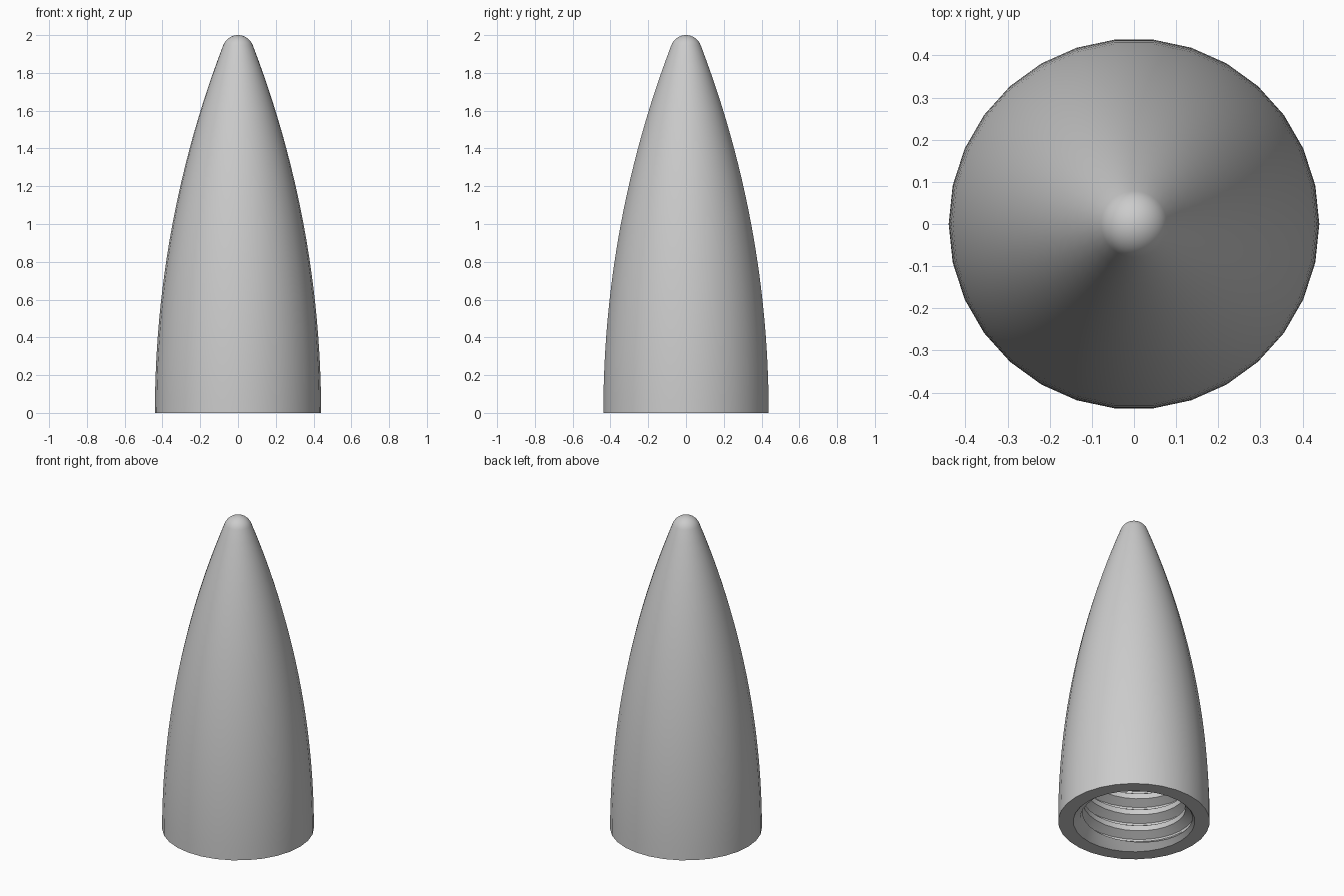
import bpy, bmesh
from math import sin, cos, asin, pi, sqrt, radians

if "Cube" in bpy.data.objects:
    bpy.data.objects.remove(bpy.data.objects["Cube"], do_unlink=True)

SIDES = 30
BASE_R = 0.44       # outer radius at the base
ARC_R = 5.415       # radius of the curved flank
TIP_R = 0.084       # radius of the rounded tip
MOUTH_R = 0.353     # opening of the socket
CREST_R = 0.30      # inner radius of the thread
ROOT_R = 0.35       # outer radius of the thread
PITCH = 0.107
TURNS = 6
DEPTH = PITCH * TURNS

grey = bpy.data.materials.new("plain_grey")
grey.use_nodes = True
grey.diffuse_color = (0.6, 0.6, 0.6, 1)
grey.node_tree.nodes["Principled BSDF"].inputs["Base Color"].default_value = (0.6, 0.6, 0.6, 1)


def sweep(name, rows):
    """Sweep rows round z; each row maps a turn fraction to (radius, height)."""
    bm = bmesh.new()
    grid = []
    for row in rows:
        ring = []
        for j in range(SIDES + 1):
            r, z = row(j / SIDES)
            a = 2 * pi * (j % SIDES) / SIDES
            ring.append(bm.verts.new((r * cos(a), r * sin(a), z)))
        grid.append(ring)
    for low, high in zip(grid, grid[1:]):
        for j in range(SIDES):
            bm.faces.new((low[j], high[j], high[j + 1], low[j + 1]))
    bmesh.ops.remove_doubles(bm, verts=bm.verts, dist=1e-5)
    mesh = bpy.data.meshes.new(name)
    bm.to_mesh(mesh)
    bm.free()
    mesh.materials.append(grey)
    ob = bpy.data.objects.new(name, mesh)
    bpy.context.collection.objects.link(ob)
    bpy.ops.object.select_all(action='DESELECT')
    ob.select_set(True)
    bpy.context.view_layer.objects.active = ob
    bpy.ops.object.shade_smooth_by_angle(angle=radians(35))
    return ob


def ring(r, z):
    return lambda t: (r, z)


# Outer shell: rounded tip, curved flank, flat rim
tip_z = 2 - TIP_R
slope = asin(tip_z / (ARC_R - TIP_R))
shell = []
for i in range(9):
    a = pi / 2 + (slope - pi / 2) * i / 8
    shell.append(ring(TIP_R * cos(a), tip_z + TIP_R * sin(a)))
for i in range(1, 25):
    a = slope * (1 - i / 24)
    shell.append(ring(BASE_R - ARC_R * (1 - cos(a)), ARC_R * sin(a)))
shell.append(ring(MOUTH_R, 0))
sweep("nose_cone_shell", shell)


# Socket: helical thread with a chamfered mouth and a flat end
def thread_row(turn, part, radius):
    def row(t):
        z = min(max(PITCH * (turn + part + t), 0), DEPTH)
        if z == 0:
            return MOUTH_R, 0
        if z == DEPTH:
            return CREST_R, DEPTH
        return max(radius, MOUTH_R - 1.3 * z), z
    return row


profile = [(0, ROOT_R), (0.12, ROOT_R), (0.4, CREST_R), (0.72, CREST_R)]
socket = [thread_row(turn, part, radius)
          for turn in range(-2, TURNS + 1) for part, radius in profile]
socket.append(ring(CREST_R, DEPTH))
socket.append(ring(0, DEPTH))
sweep("threaded_socket", socket)
